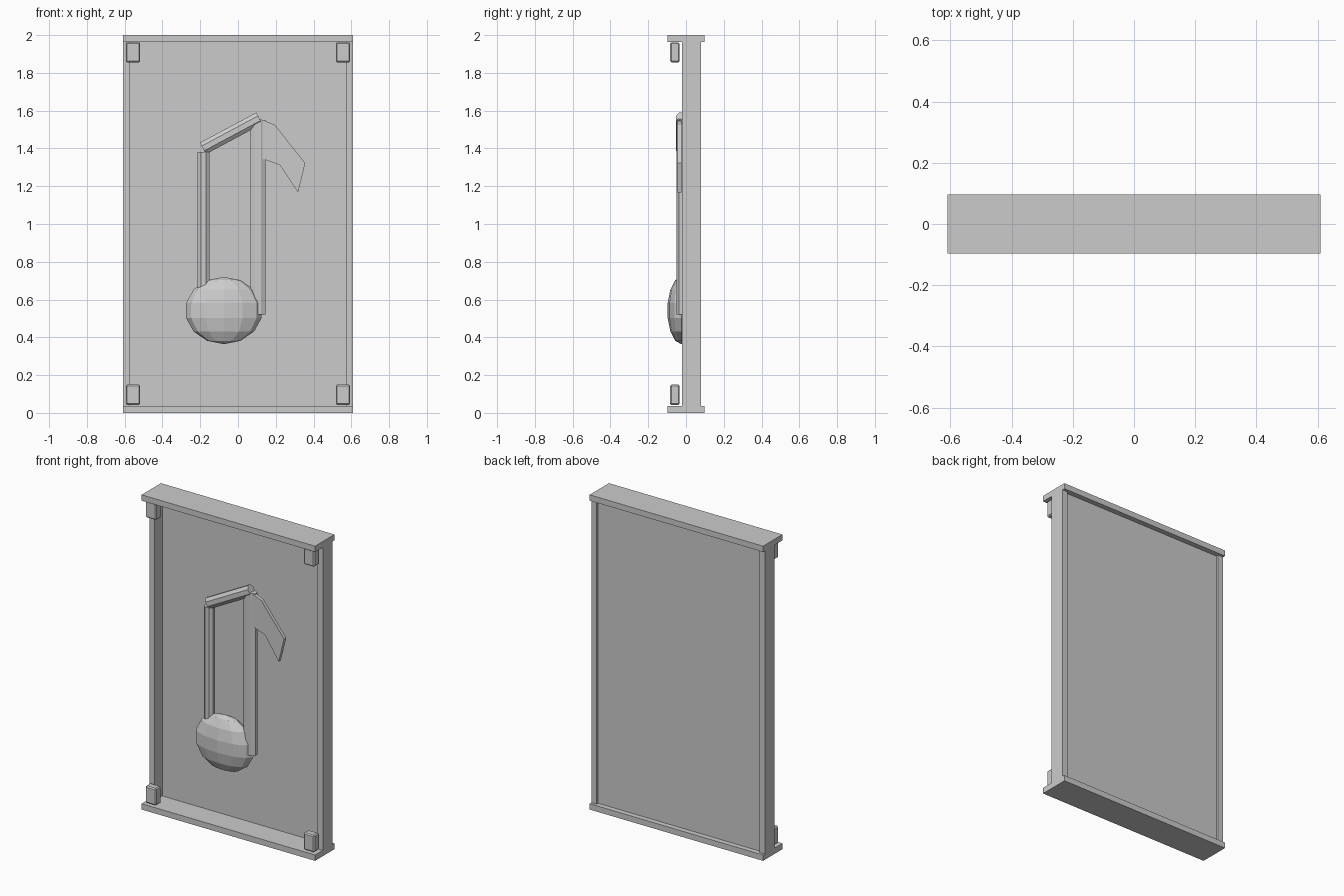
import bpy
import math
from mathutils import Vector, Matrix

cube = bpy.data.objects.get("Cube")
if cube:
    bpy.data.objects.remove(cube, do_unlink=True)

grey = bpy.data.materials.new("plain grey")
grey.use_nodes = True
colour = (0.6, 0.6, 0.6, 1)
grey.diffuse_color = colour
grey.node_tree.nodes["Principled BSDF"].inputs["Base Color"].default_value = colour


def finish(obj, name):
    obj.name = name
    obj.data.materials.append(grey)
    return obj


def box(name, low, high, bevel=0):
    low, high = Vector(low), Vector(high)
    bpy.ops.mesh.primitive_cube_add(size=1)
    obj = finish(bpy.context.object, name)
    obj.data.transform(Matrix.Translation((low + high) / 2) @ Matrix.Diagonal((high - low).to_4d()))
    if bevel:
        mod = obj.modifiers.new("Bevel", "BEVEL")
        mod.width = bevel
        mod.segments = 1
    return obj


def rod(name, start, end, radius, depth, y):
    """Eight-sided bar in the xz plane, flattened in y."""
    a, b = Vector((start[0], y, start[1])), Vector((end[0], y, end[1]))
    bpy.ops.mesh.primitive_cylinder_add(vertices=8, radius=1, depth=1)
    obj = finish(bpy.context.object, name)
    angle = math.atan2(b.x - a.x, b.z - a.z)
    # half a side of turn puts a flat face to the front
    obj.data.transform(Matrix.Translation((a + b) / 2)
                       @ Matrix.Rotation(angle, 4, "Y")
                       @ Matrix.Diagonal((radius, depth, (b - a).length, 1))
                       @ Matrix.Rotation(math.pi / 8, 4, "Z"))
    return obj


# Frame rails and recessed panel
box("bottom_rail", (-0.61, -0.097, 0), (0.61, 0.097, 0.037))
box("top_rail", (-0.61, -0.097, 1.963), (0.61, 0.097, 2))
box("panel", (-0.575, 0.058, 0.03), (0.575, 0.064, 1.97))

# Stiles and corner blocks on both sides
for side, s in (("left", 1), ("right", -1)):
    x0, x1 = sorted((s * 0.573, s * 0.61))
    box(side + "_stile", (x0, -0.02, 0.037), (x1, 0.08, 1.963))
    x0, x1 = sorted((s * 0.518, s * 0.594))
    box(side + "_lower_block", (x0, -0.084, 0.042), (x1, -0.034, 0.15), 0.007)
    box(side + "_upper_block", (x0, -0.084, 1.856), (x1, -0.034, 1.962), 0.007)

# Musical note: stems, beam and head
rod("short_stem", (-0.183, 0.55), (-0.183, 1.38), 0.034, 0.026, -0.026)
rod("long_stem", (0.106, 0.52), (0.106, 1.55), 0.044, 0.026, -0.026)
rod("beam", (-0.186, 1.4), (0.113, 1.56), 0.037, 0.029, -0.026)

bpy.ops.mesh.primitive_uv_sphere_add(segments=12, ring_count=7, radius=1)
head = finish(bpy.context.object, "note_head")
head.data.transform(Matrix.Translation((-0.075, -0.025, 0.542)) @ Matrix.Diagonal((0.205, 0.074, 0.178, 1)))

# Flag: a flat outline with thickness
outline = [(0.12, 1.555), (0.195, 1.525), (0.356, 1.322), (0.318, 1.168), (0.222, 1.312), (0.125, 1.347)]
mesh = bpy.data.meshes.new("flag")
mesh.from_pydata([(x, -0.046, z) for x, z in outline], [], [list(range(len(outline)))[::-1]])
flag = bpy.data.objects.new("flag", mesh)
bpy.context.collection.objects.link(flag)
finish(flag, "flag")
solid = flag.modifiers.new("Solidify", "SOLIDIFY")
solid.thickness = 0.022
solid.offset = 1 if mesh.polygons[0].normal.y > 0 else -1
